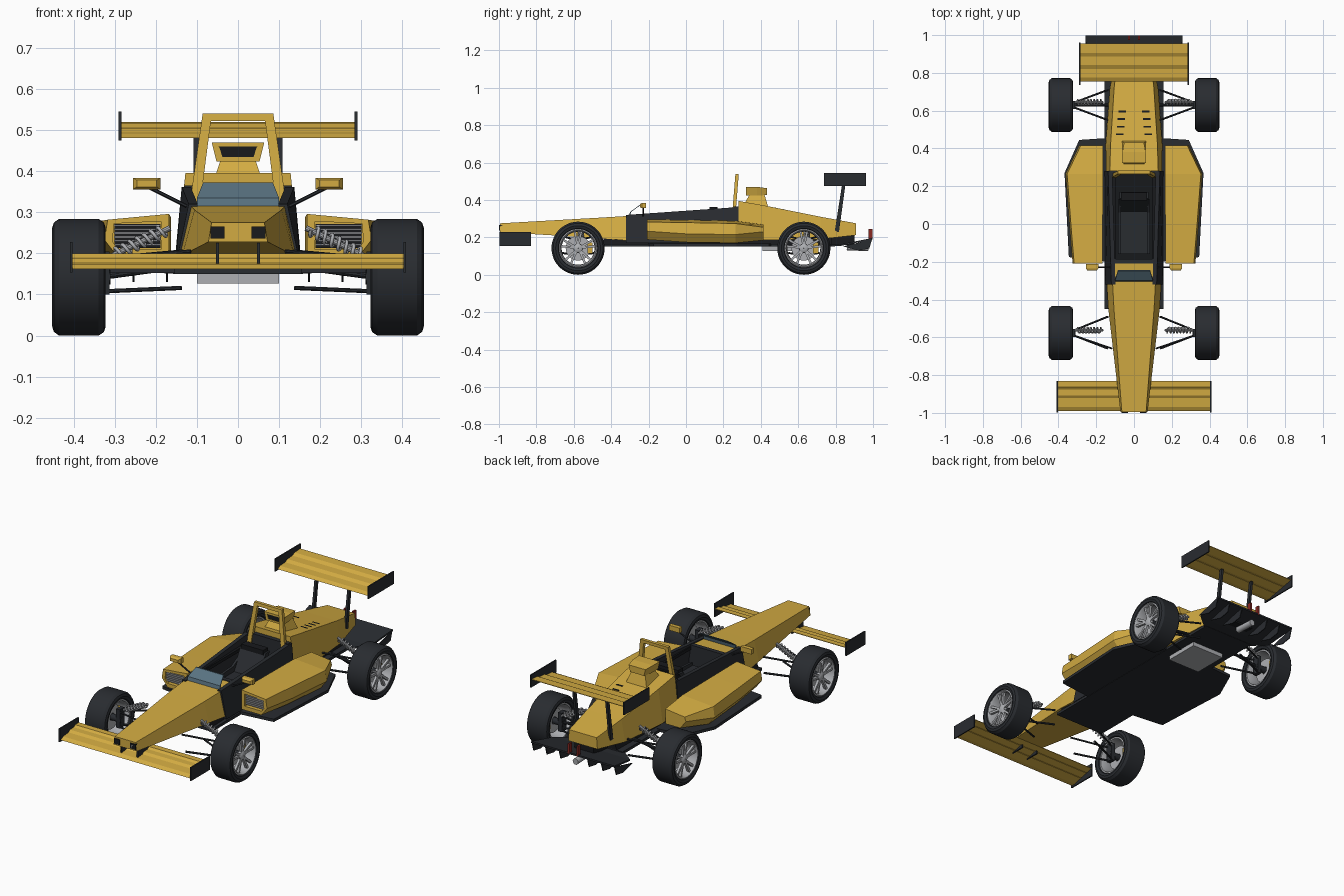
import bpy, bmesh
from math import sin, cos, pi
from mathutils import Vector

if "Cube" in bpy.data.objects:
    bpy.data.objects.remove(bpy.data.objects["Cube"])


def paint(name, rgb):
    m = bpy.data.materials.new(name)
    m.diffuse_color = (*rgb, 1)
    m.use_nodes = True
    m.node_tree.nodes["Principled BSDF"].inputs["Base Color"].default_value = m.diffuse_color
    return m


YELLOW = paint("yellow", (0.65, 0.41, 0.055))
DARK = paint("dark", (0.022, 0.025, 0.030))
BLACK = paint("black", (0.009, 0.010, 0.012))
GLASS = paint("glass", (0.10, 0.17, 0.22))
RED = paint("red", (0.25, 0.02, 0.015))
METAL = paint("metal", (0.42, 0.43, 0.45))


def skin(name, rings, mat, loop=False, smooth=False):
    """Join equal-length rings of points; cap the ends unless looped."""
    bm = bmesh.new()
    v = [[bm.verts.new(p) for p in r] for r in rings]
    n = len(v[0])
    for i in range(len(v) if loop else len(v) - 1):
        a, b = v[i], v[(i + 1) % len(v)]
        for j in range(n):
            bm.faces.new((a[j], a[(j + 1) % n], b[(j + 1) % n], b[j]))
    if not loop:
        bm.faces.new(v[0])
        bm.faces.new(v[-1])
    bmesh.ops.recalc_face_normals(bm, faces=bm.faces)
    me = bpy.data.meshes.new(name)
    bm.to_mesh(me)
    bm.free()
    me.materials.append(mat)
    ob = bpy.data.objects.new(name, me)
    bpy.context.collection.objects.link(ob)
    if smooth:
        bpy.ops.object.select_all(action='DESELECT')
        ob.select_set(True)
        bpy.context.view_layer.objects.active = ob
        bpy.ops.object.shade_smooth_by_angle(angle=0.6)
    return ob


def box(name, x, y, z, mat):
    """Box from (min, max) ranges."""
    return skin(name, [[(x[0], y[0], h), (x[1], y[0], h), (x[1], y[1], h), (x[0], y[1], h)] for h in z], mat)


def side_prism(name, x0, x1, yz, mat):
    return skin(name, [[(x, y, z) for y, z in yz] for x in (x0, x1)], mat)


def rod(name, p, q, r, mat, n=10):
    p, q = Vector(p), Vector(q)
    rot = (q - p).to_track_quat('Z', 'Y')
    ring = [rot @ Vector((r * cos(2 * pi * (k + .5) / n), r * sin(2 * pi * (k + .5) / n), 0)) for k in range(n)]
    return skin(name, [[c + w for w in ring] for c in (p, q)], mat, smooth=n > 6)


def lathe(name, prof, c, s, mat, n=48):
    """Spin an (x, r) profile about the wheel axle; s mirrors it."""
    return skin(name, [[(c[0] + s * x, c[1] + r * cos(2 * pi * k / n), c[2] + r * sin(2 * pi * k / n))
                        for x, r in prof] for k in range(n)], mat, loop=True, smooth=True)


def body(name, secs, mat):
    """Trapezium hull: (y, top half width, bottom half width, z top, z bottom)."""
    return skin(name, [[(-b, y, z0), (b, y, z0), (t, y, z1), (-t, y, z1)] for y, t, b, z1, z0 in secs], mat)


def coil(name, p, q, turns, r, wire, mat):
    p, q = Vector(p), Vector(q)
    rot = (q - p).to_track_quat('Z', 'Y')
    cu = bpy.data.curves.new(name, 'CURVE')
    cu.dimensions, cu.bevel_depth, cu.bevel_resolution = '3D', wire, 1
    n = turns * 12
    sp = cu.splines.new('POLY')
    sp.points.add(n)
    for k in range(n + 1):
        a = 2 * pi * k / 12
        sp.points[k].co = (*(p.lerp(q, k / n) + rot @ Vector((r * cos(a), r * sin(a), 0))), 1)
    cu.materials.append(mat)
    bpy.context.collection.objects.link(bpy.data.objects.new(name, cu))


def wing(name, half, edges, z0, z1, plate):
    """Three rising slats between end plates."""
    y0, y1 = edges[0][0], edges[-1][1]
    h = lambda y: z0 + (z1 - z0) * (y - y0) / (y1 - y0)
    for a, b in edges:
        m = a + (b - a) * .3
        side_prism(name + "_slat", -half, half,
                   [(a, h(a)), (m, h(m) - .004), (b, h(b) - .003), (b, h(b)), (m, h(m) + .007)], YELLOW)
    for s in (-1, 1):
        box(name + "_end_plate", sorted((s * half, s * (half + .007))), plate[:2], plate[2:], DARK)


# nose, cowl and engine cover
body("nose", [(-.995, .064, .072, .275, .228), (-.45, .106, .136, .306, .195), (-.32, .113, .144, .314, .183),
              (-.2, .12, .148, .322, .178)], YELLOW)
body("engine_cover", [(.28, .128, .148, .395, .2), (.42, .124, .15, .37, .185), (.72, .105, .128, .31, .19),
                      (.91, .085, .09, .275, .212)], YELLOW)
for s in (-1, 1):
    for k in range(4):
        y, x = .475 + .04 * k, s * (.075 - .004 * k)
        z = .37 - .2 * (y - .42)
        box("cover_vent", (x - .02, x + .02), (y - .005, y + .005), (z - .01, z + .001), BLACK)
    # lamps and wing pylons at the nose tip
    x = s * .05
    box("nose_lamp", (x - .017, x + .017), (-1, -.98), (.236, .266), BLACK)
    box("nose_lamp_lens", (x - .01, x + .01), (-1.0, -.985), (.243, .258), METAL)
    box("nose_pylon", (x - .004, x + .004), (-.96, -.86), (.17, .24), DARK)

# floor and lower tub
box("floor", (-.155, .155), (-.45, .78), (.15, .165), DARK)
body("lower_tub", [(-.44, .13, .14, .2, .16), (.78, .1, .12, .215, .16)], BLACK)
box("skid_plate", (-.1, .1), (.41, .61), (.127, .151), METAL)

# cockpit walls, seat and deck
for s in (-1, 1):
    skin("cockpit_wall", [[(s * b, y, .17), (s * t, y, zt), (s * (t - .022), y, zt), (s * (b - .03), y, .17)]
                          for y, b, t, zt in ((-.32, .152, .12, .32), (.28, .155, .137, .362))], DARK)
    box("cockpit_rim", sorted((s * .098, s * .116)), (-.2, .28), (.3, .318), BLACK)
box("dash", (-.11, .11), (-.21, -.185), (.2, .325), DARK)
box("rear_bulkhead", (-.13, .13), (.255, .285), (.17, .365), DARK)
box("seat_base", (-.08, .08), (-.16, .08), (.205, .23), DARK)
side_prism("seat_back", -.078, .078, [(.06, .22), (.09, .22), (.17, .345), (.135, .345)], DARK)
box("headrest", (-.068, .068), (.125, .168), (.335, .362), BLACK)
for s in (-1, 1):
    side_prism("seat_bolster", s * .07, s * .084, [(-.16, .2), (.08, .2), (.13, .3), (.06, .26), (-.16, .245)], DARK)
skin("windscreen", [[(-w, y, z), (w, y, z), (w, y + .006, z), (-w, y + .006, z)]
                    for w, y, z in ((.1, -.305, .312), (.1, -.3, .335), (.085, -.25, .372))], GLASS)

# roll hoop
hoop = [(-.122, .29, -.096, .29), (-.086, .54, -.066, .522), (.086, .54, .066, .522), (.122, .29, .096, .29)]
hy = lambda z: .245 + (z - .3) * .08
skin("roll_hoop", [[(xo, hy(zo), zo), (xo, hy(zo) + .018, zo), (xi, hy(zi) + .018, zi), (xi, hy(zi), zi)]
                   for xo, zo, xi, zi in hoop], YELLOW)

# air scoop
skin("air_scoop", [[(-w * .82, y, z0), (w * .82, y, z0), (w, y, z1), (-w, y, z1)]
                   for w, y, z0, z1 in ((.046, .345, .434, .46), (.046, .322, .434, .46), (.064, .322, .424, .47),
                                        (.062, .38, .424, .47), (.052, .432, .426, .463))], YELLOW)
box("scoop_mouth", (-.045, .045), (.325, .34), (.431, .462), BLACK)
skin("scoop_neck", [[(-w, a, z), (w, a, z), (w, b, z), (-w, b, z)]
                    for w, a, b, z in ((.065, .3, .44, .36), (.042, .34, .42, .428))], YELLOW)

for s in (-1, 1):
    # side pod with recessed intake
    def pod(y, xi, xo, z0, z1, c=1):
        return [(s * x, y, z) for x, z in ((xi, z0), (xo - .035 * c, z0), (xo, z0 + .045 * c),
                                           (xo - .008 * c, z1 - .014 * c), (xi, z1))]
    skin("side_pod", [pod(-.17, .187, .305, .21, .278, .4), pod(-.208, .187, .305, .21, .278, .4),
                      pod(-.208, .168, .325, .188, .296), pod(0, .166, .342, .174, .293),
                      pod(.265, .163, .362, .17, .288), pod(.415, .163, .29, .185, .268)], YELLOW)
    box("intake_core", sorted((s * .188, s * .3)), (-.182, -.172), (.213, .272), BLACK)
    for k in range(6):
        z = .219 + .0095 * k
        box("intake_louvre", sorted((s * .189, s * .302)), (-.203, -.18), (z, z + .004), METAL)
    skin("side_floor", [[(s * x, y, z) for x, y in ((.14, -.2), (.32, -.18), (.345, -.175), (.368, .27),
                                                  (.29, .445), (.14, .455))] for z in (.152, .168)], DARK)

    # mirror on a stalk
    skin("mirror", [[(s * (.222 - a), y, .37 - b), (s * (.222 + a), y, .37 - b), (s * (.222 + a), y, .37 + b),
                     (s * (.222 - a), y, .37 + b)]
                    for y, a, b in ((-.247, .024, .008), (-.235, .033, .014), (-.213, .033, .014))], YELLOW)
    rod("mirror_stalk", (s * .215, -.228, .36), (s * .125, -.23, .315), .0045, DARK, 6)

    # wheels and suspension, front then rear
    for end, wy, arms in (("front", -.577, (-.49, -.66)), ("rear", .63, (.55, .71))):
        c = (s * .387, wy, .142)
        lathe(end + "_tyre", [(-.048, .1), (-.06, .106), (-.065, .12), (-.061, .133), (-.048, .142), (.048, .142),
                              (.061, .133), (.065, .12), (.06, .106), (.048, .1)], c, s, DARK)
        lathe(end + "_rim", [(-.054, .102), (.056, .103), (.06, .097), (.05, .09), (-.03, .088), (-.054, .094)], c, s, METAL)
        lathe(end + "_hub", [(.03, .001), (.03, .026), (.046, .024), (.052, .014), (.052, .001)], c, s, METAL, 20)
        lathe(end + "_brake_disc", [(-.014, .02), (-.014, .066), (-.004, .066), (-.004, .02)], c, s, METAL, 32)
        for k in range(10):
            a = 2 * pi * (k // 2) / 5 + pi / 2
            d = .13 if k % 2 else -.13
            b = a + d * .9
            pt = lambda r, t, o, x: (c[0] + s * x, wy + r * cos(t) - o * sin(t), .142 + r * sin(t) + o * cos(t))
            skin(end + "_spoke", [[pt(r, t, -w, x), pt(r, t, w, x), pt(r, t, w, x - .014), pt(r, t, -w, x - .014)]
                                  for r, t, w, x in ((.016, a + d, .006, .046), (.095, b + d * .6, .006, .052))], METAL)
        box(end + "_caliper", sorted((c[0] - s * .025, c[0] + s * .008)), (wy + .05, wy + .078), (.115, .172), YELLOW)
        rod(end + "_axle", (s * .31, wy, .142), (s * .425, wy, .142), .018, DARK, 12)
        box(end + "_upright", sorted((s * .312, s * .335)), (wy - .02, wy + .02), (.1, .205), DARK)
        for y in arms:
            yo = wy + (y - wy) * .15
            rod("lower_wishbone", (s * .32, yo, .108), (s * .138, y, .116), .0055, DARK, 8)
            rod("upper_wishbone", (s * .32, yo, .188), (s * .135 if y > -.6 else s * .115, y, .205), .005, DARK, 8)
        p, q = (s * .315, wy + .015, .19), (s * .165, wy + .015, .262)
        rod("damper", p, q, .007, METAL)
        coil("spring", Vector(p).lerp(Vector(q), .12), Vector(q).lerp(Vector(p), .08), 7, .014, .0045, METAL)
    rod("drive_shaft", (s * .32, .63, .145), (s * .1, .63, .175), .008, DARK)

    # rear wing supports and tail lights
    side_prism("wing_support", s * .095, s * .108, [(.795, .23), (.818, .23), (.853, .487), (.835, .487)], DARK)
    box("tail_light", sorted((s * .022, s * .032)), (.975, .998), (.19, .245), RED)
    # diffuser fins
    for x in (.085, .17, .252):
        side_prism("diffuser_fin", s * x, s * (x + .005), [(.84, .152), (.92, .13), (.98, .14), (.995, .19)], DARK)

# wings
wing("front_wing", .402, [(-.99, -.918), (-.922, -.872), (-.876, -.83)], .162, .2, (-.998, -.83, .153, .228))
wing("rear_wing", .284, [(.755, .826), (.82, .89), (.884, .955)], .481, .52, (.737, .962, .475, .545))

# diffuser, exhaust and tail structure
skin("diffuser", [[(-w, y, z), (w, y, z), (w, y, z + .009), (-w, y, z + .009)]
                  for w, y, z in ((.15, .76, .15), (.235, .83, .155), (.257, .998, .188))], DARK)
box("gearbox", (-.06, .06), (.75, .9), (.16, .22), BLACK)
rod("exhaust", (0, .86, .148), (0, .975, .143), .017, METAL, 20)
